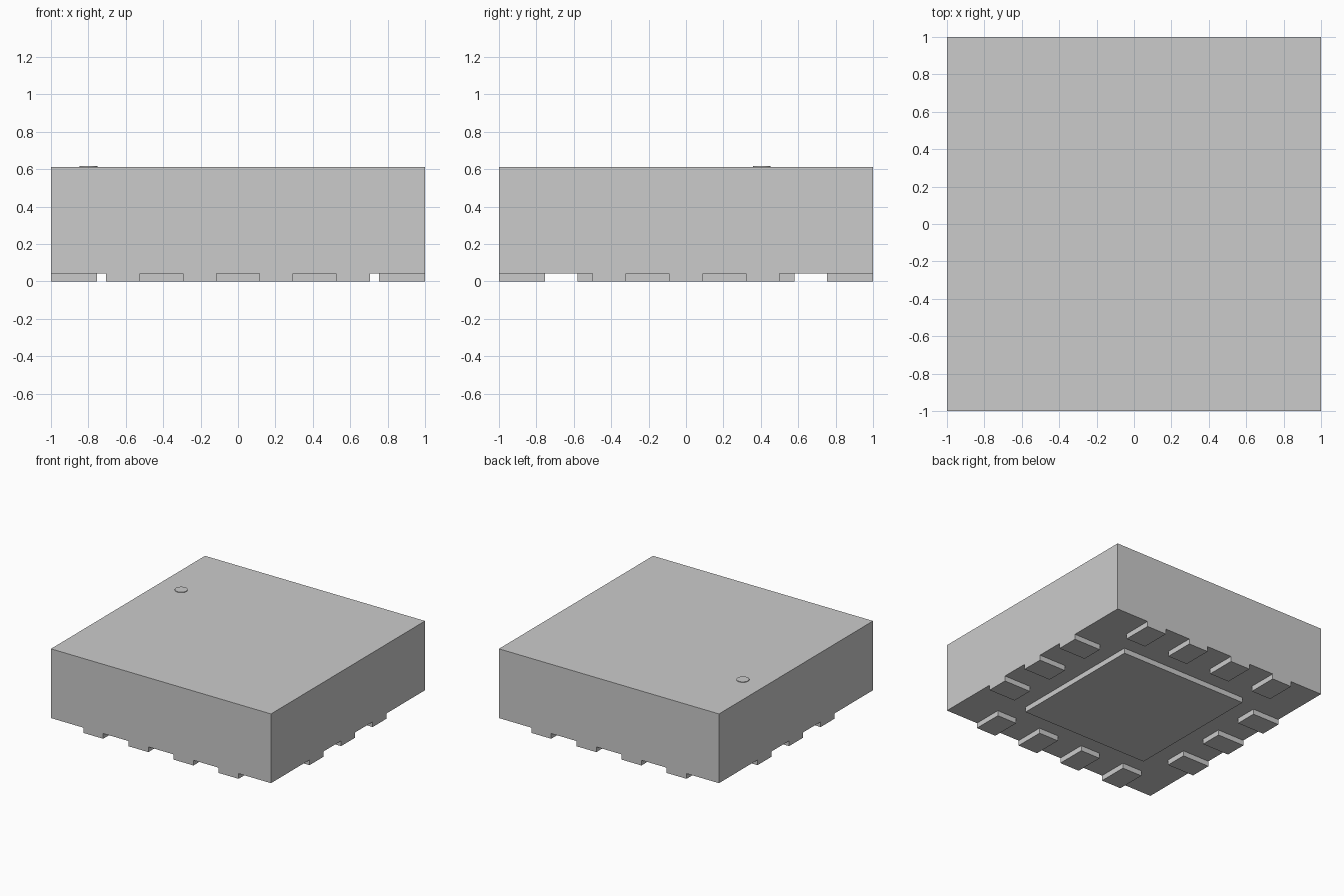
import bpy
import bmesh
from mathutils import Matrix, Vector

default_cube = bpy.data.objects.get("Cube")
if default_cube:
    bpy.data.objects.remove(default_cube, do_unlink=True)

# Dimensions
HALF = 1.0
PAD_H = 0.043
TOP = 0.612
PAD_WIDTH = 0.18
PAD_LENGTH = 0.245
PITCH = 0.41
THERMAL_HALF = 0.58

# Single grey finish
grey = bpy.data.materials.new("neutral grey")
grey.use_nodes = True
colour = (0.6, 0.6, 0.6, 1)
grey.diffuse_color = colour
grey.node_tree.nodes["Principled BSDF"].inputs["Base Color"].default_value = colour


def add_object(name, bm):
    mesh = bpy.data.meshes.new(name)
    bm.to_mesh(mesh)
    bm.free()
    mesh.materials.append(grey)
    obj = bpy.data.objects.new(name, mesh)
    bpy.context.collection.objects.link(obj)
    return obj


def box(name, low, high):
    low, high = Vector(low), Vector(high)
    bm = bmesh.new()
    place = Matrix.Translation((low + high) / 2) @ Matrix.Diagonal((high - low).to_4d())
    bmesh.ops.create_cube(bm, size=1, matrix=place)
    return add_object(name, bm)


# Package body and central pad
box("package_body", (-HALF, -HALF, PAD_H), (HALF, HALF, TOP))
box("thermal_pad", (-THERMAL_HALF, -THERMAL_HALF, 0), (THERMAL_HALF, THERMAL_HALF, PAD_H))


# Edge contacts, flush with the body sides
def contact_row(name, count, axis, side):
    inner, outer = sorted((side * (HALF - PAD_LENGTH), side * HALF))
    for i in range(count):
        centre = (i - (count - 1) / 2) * PITCH
        start, end = centre - PAD_WIDTH / 2, centre + PAD_WIDTH / 2
        if axis == "x":
            low, high = (start, inner, 0), (end, outer, PAD_H)
        else:
            low, high = (inner, start, 0), (outer, end, PAD_H)
        box(f"{name}_contact_{i + 1}", low, high)


contact_row("front", 4, "x", -1)
contact_row("back", 4, "x", 1)
contact_row("right", 3, "y", -1)
contact_row("left", 3, "y", 1)

# Thin round orientation dot on the top
bm = bmesh.new()
bmesh.ops.create_cone(bm, cap_ends=True, segments=32, radius1=0.048, radius2=0.048,
                      depth=0.005, matrix=Matrix.Translation((-0.8, 0.405, TOP + 0.0025)))
dot = add_object("orientation_dot", bm)
bpy.context.view_layer.objects.active = dot
dot.select_set(True)
bpy.ops.object.shade_smooth_by_angle()
